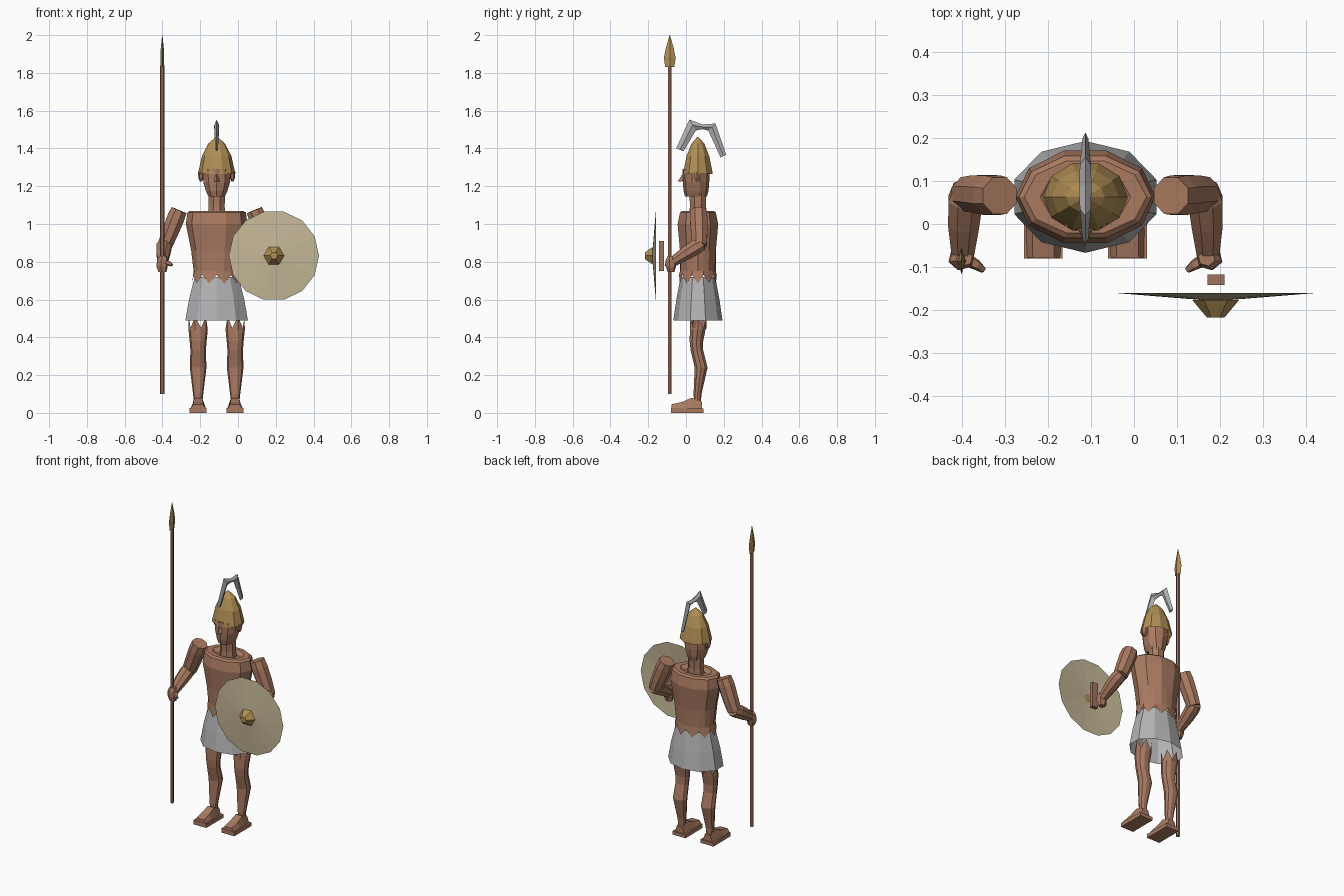
import bpy, bmesh, math
from mathutils import Vector

if "Cube" in bpy.data.objects:
    bpy.data.objects.remove(bpy.data.objects["Cube"])

CX, CY = -0.113, 0.063   # body axis


def material(name, rgb):
    m = bpy.data.materials.new(name)
    m.diffuse_color = (*rgb, 1)
    m.use_nodes = True
    m.node_tree.nodes["Principled BSDF"].inputs["Base Color"].default_value = m.diffuse_color
    return m


SKIN = material("skin brown", (0.40, 0.195, 0.12))
WOOD = material("wood brown", (0.36, 0.175, 0.11))
GOLD = material("bronze gold", (0.44, 0.275, 0.09))
HIDE = material("shield beige", (0.56, 0.48, 0.31))
GREY = material("cloth grey", (0.45, 0.45, 0.46))


def skin_rings(name, rings, mat, cap0=True, cap1=True):
    """Join closed rings of points with flat quads."""
    bm = bmesh.new()
    vs = [[bm.verts.new(p) for p in r] for r in rings]
    n = len(rings[0])
    for a, b in zip(vs, vs[1:]):
        for i in range(n):
            j = (i + 1) % n
            bm.faces.new((a[i], a[j], b[j], b[i]))
    if cap0:
        bm.faces.new(vs[0][::-1])
    if cap1:
        bm.faces.new(vs[-1])
    bmesh.ops.remove_doubles(bm, verts=bm.verts, dist=1e-5)
    bmesh.ops.recalc_face_normals(bm, faces=bm.faces)
    me = bpy.data.meshes.new(name)
    bm.to_mesh(me)
    bm.free()
    me.materials.append(mat)
    ob = bpy.data.objects.new(name, me)
    bpy.context.collection.objects.link(ob)
    return ob


def ring(x, y, z, rx, ry, n, phase=0.0, zig=0.0):
    """Level ring; zig lifts every other point."""
    return [(x + rx * math.cos(phase + math.tau * i / n),
             y + ry * math.sin(phase + math.tau * i / n),
             z + zig * (i % 2)) for i in range(n)]


def tube(name, path, mat, n=8):
    """Tube through (x, y, z, radius) points."""
    pts = [Vector(p[:3]) for p in path]
    rings = []
    u = None
    for i, p in enumerate(pts):
        d = (pts[min(i + 1, len(pts) - 1)] - pts[max(i - 1, 0)]).normalized()
        u = u or Vector((1, 0, 0))
        u = (u - d * u.dot(d)).normalized()
        v = d.cross(u)
        rings.append([p + path[i][3] * (u * math.cos(a) + v * math.sin(a))
                      for a in (math.tau * (k + 0.5) / n for k in range(n))])
    return skin_rings(name, rings, mat)


def prism(name, yz, x, w0, mat):
    """Side outline given as (y, z), extruded across x."""
    return skin_rings(name, [[(x - w0, y, z) for y, z in yz],
                             [(x + w0, y, z) for y, z in yz]], mat)


def mirrored(ob):
    """Copy to the other side of the body axis."""
    me = ob.data.copy()
    for v in me.vertices:
        v.co.x = 2 * CX - v.co.x
    me.flip_normals()
    bpy.context.collection.objects.link(bpy.data.objects.new(ob.name + "_mirrored", me))


# Torso with ragged hem, and neck
torso = [(0.75, 0.122, 0.095), (0.86, 0.135, 0.10), (1.0, 0.163, 0.113),
         (1.06, 0.155, 0.10), (1.07, 0.142, 0.088), (1.07, 0.105, 0.062), (1.05, 0.075, 0.045)]
skin_rings("torso", [ring(CX, CY, 0.685, 0.13, 0.10, 20, 0, 0.045)] +
           [ring(CX, CY, z, a, b, 20) if i == 0 else
            [p for q in zip(ring(CX, CY, z, a, b, 10),
                            [tuple((Vector(s) + Vector(t)) / 2) for s, t in
                             zip(ring(CX, CY, z, a, b, 10),
                                 ring(CX, CY, z, a, b, 10, math.tau / 10))]) for p in q]
            for i, (z, a, b) in enumerate(torso)], SKIN, False)
skin_rings("neck", [ring(CX, CY, z, a, a, 8, math.pi / 8) for z, a in
                    ((1.04, 0.052), (1.09, 0.046), (1.18, 0.048))], SKIN)

# Head, nose, ears
skin_rings("head", [ring(CX, CY - 0.01, z, a, b, 10, math.pi / 10) for z, a, b in
                    ((1.145, 0.045, 0.058), (1.175, 0.060, 0.066),
                     (1.22, 0.074, 0.07), (1.29, 0.078, 0.072))], SKIN)
skin_rings("nose", [ring(CX, -0.012, 1.262, 0.007, 0.008, 4),
                    ring(CX, -0.018, 1.225, 0.015, 0.026, 4)], SKIN)
mirrored(skin_rings("ear", [ring(CX - 0.083, CY - 0.005, z, a, b, 6) for z, a, b in
                            ((1.225, 0.006, 0.008), (1.245, 0.014, 0.017),
                             (1.275, 0.016, 0.02))], SKIN))

# Helmet and crest
skin_rings("helmet", [ring(CX, CY, z, a, b, 10) for z, a, b in
                      ((1.265, 0.098, 0.082), (1.28, 0.096, 0.08), (1.36, 0.078, 0.063),
                       (1.425, 0.045, 0.036), (1.46, 0.005, 0.004))], GOLD, False)
outer = [(-0.052, 1.40), (0.018, 1.553), (0.087, 1.527), (0.156, 1.532), (0.213, 1.367)]
inner = [(-0.013, 1.385), (0.052, 1.495), (0.087, 1.502), (0.118, 1.495), (0.183, 1.352)]
rings = []
for (y0, z0), (y1, z1), w in zip(outer, inner, (0.007, 0.013, 0.014, 0.013, 0.007)):
    ym, zm = (y0 + y1) / 2, (z0 + z1) / 2
    rings.append([(CX, y0, z0), (CX + w, ym, zm), (CX, y1, z1), (CX - w, ym, zm)])
skin_rings("crest", rings, GREY)

# Skirt
skin_rings("skirt", [ring(CX, CY, z, a, b, 10, math.pi / 2) for z, a, b in
                     ((0.49, 0.174, 0.130), (0.60, 0.154, 0.114), (0.72, 0.122, 0.092))],
           GREY, False, False)

# Arms and hands
mirrored(tube("upper_arm", [(-0.312, 0.066, 1.073, 0.046), (-0.33, 0.067, 1.03, 0.05),
                            (-0.362, 0.07, 0.95, 0.047), (-0.388, 0.07, 0.885, 0.042)], SKIN))
mirrored(tube("forearm", [(-0.386, 0.085, 0.895, 0.036), (-0.392, 0.055, 0.88, 0.043),
                          (-0.396, 0.0, 0.845, 0.039), (-0.398, -0.07, 0.80, 0.028)], SKIN))
mirrored(skin_rings("hand", [ring(x, -0.08, z, a, b, 6, 0.3) for x, z, a, b in
                             ((-0.400, 0.745, 0.022, 0.018), (-0.402, 0.775, 0.031, 0.028),
                              (-0.400, 0.81, 0.030, 0.028), (-0.395, 0.83, 0.02, 0.018))], SKIN))
mirrored(tube("thumb", [(-0.385, -0.085, 0.795, 0.016), (-0.366, -0.095, 0.792, 0.013),
                        (-0.350, -0.107, 0.782, 0.008)], SKIN, 5))

# Legs with ragged tops, and feet
LX = -0.211
leg = [(0.055, 0.061, 0.022, 0.019), (0.10, 0.061, 0.027, 0.022), (0.24, 0.080, 0.044, 0.036),
       (0.33, 0.058, 0.041, 0.035), (0.38, 0.055, 0.045, 0.038), (0.44, 0.062, 0.051, 0.043)]
mirrored(skin_rings("leg", [ring(LX, y, z, a, b, 10) for z, y, a, b in leg] +
                    [ring(LX, 0.066, 0.45, 0.05, 0.045, 10, 0, 0.06)], SKIN, True, False))
mirrored(prism("sole", [(-0.08, 0.0), (0.092, 0.0), (0.092, 0.022), (-0.08, 0.026)],
               LX, 0.045, SKIN))
mirrored(skin_rings("foot", [[(LX - w, y, 0.02), (LX + w, y, 0.02),
                              (LX + w * 0.6, y, z), (LX - w * 0.6, y, z)] for y, z, w in
                             ((-0.078, 0.045, 0.042), (-0.02, 0.058, 0.042),
                              (0.03, 0.08, 0.036), (0.085, 0.06, 0.032))], SKIN))

# Spear
SX, SY = -0.401, -0.086
skin_rings("spear_shaft", [ring(SX, SY, z, 0.011, 0.011, 6) for z in (0.10, 1.84)], WOOD)
skin_rings("spear_head", [ring(SX, SY, z, a, b, 4) for z, a, b in
                          ((1.83, 0.009, 0.024), (1.88, 0.010, 0.031),
                           (1.93, 0.008, 0.021), (2.0, 0.001, 0.001))], GOLD)


# Shield, boss and grip
def disc_ring(y, r, n):
    return [(0.19 + r * math.cos(math.tau * i / n), y,
             0.832 + r * math.sin(math.tau * i / n)) for i in range(n)]


skin_rings("shield", [disc_ring(-0.160, 0.239, 14), disc_ring(-0.179, 0.004, 14)],
           HIDE, False, True)
skin_rings("shield_boss", [disc_ring(-0.177, 0.054, 6), disc_ring(-0.187, 0.046, 6),
                           disc_ring(-0.218, 0.02, 6)], GOLD)
prism("shield_grip", [(-0.142, 0.75), (-0.117, 0.75), (-0.117, 0.91), (-0.142, 0.91)],
      0.191, 0.020, WOOD)
